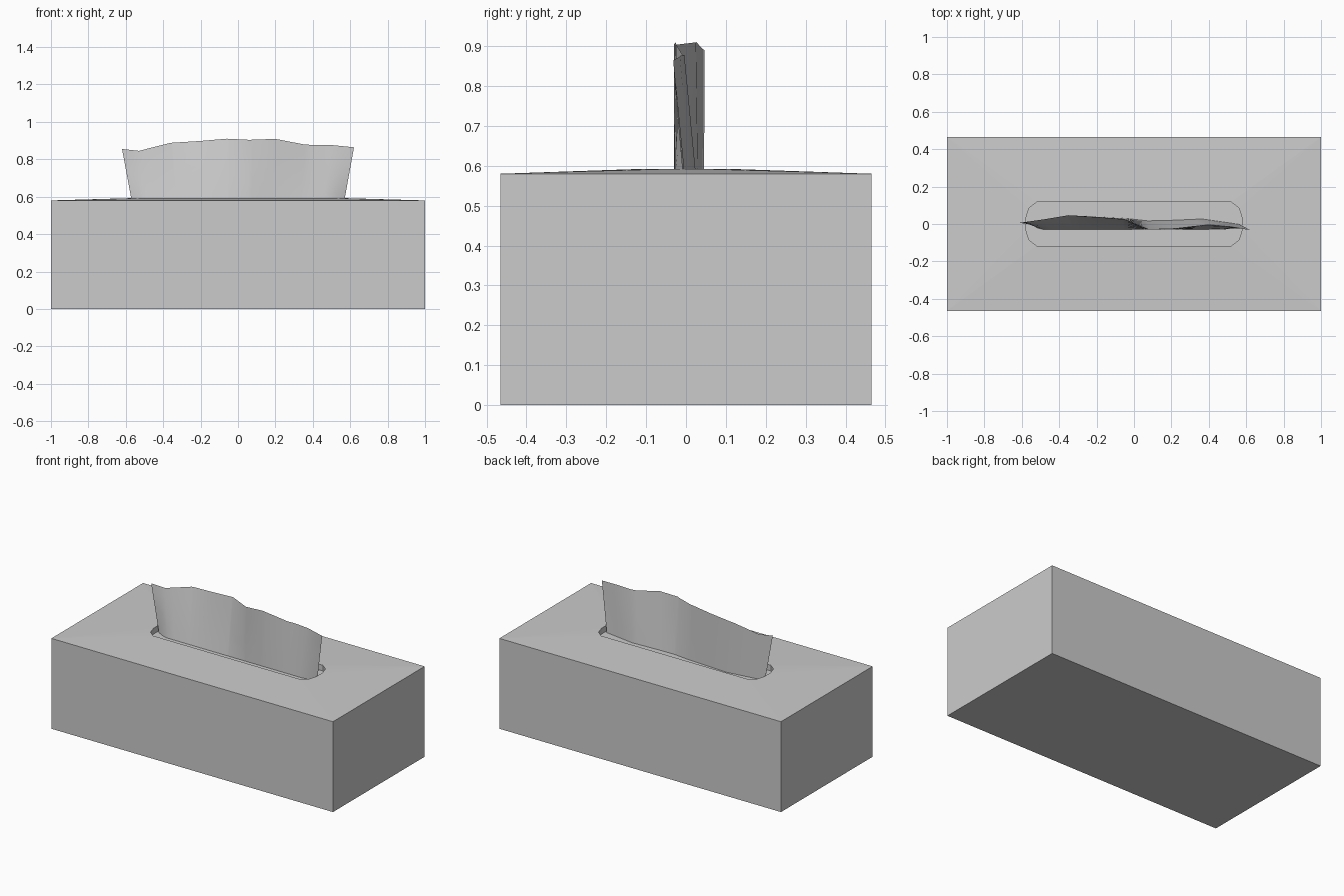
import bpy, bmesh

if "Cube" in bpy.data.objects:
    bpy.data.objects.remove(bpy.data.objects["Cube"])

def make_object(name, bm):
    bmesh.ops.recalc_face_normals(bm, faces=bm.faces)
    mesh = bpy.data.meshes.new(name)
    bm.to_mesh(mesh)
    bm.free()
    obj = bpy.data.objects.new(name, mesh)
    bpy.context.collection.objects.link(obj)
    return obj

def interp(points, x):
    for (x0, v0), (x1, v1) in zip(points, points[1:]):
        if x <= x1:
            return v0 + (v1 - v0) * (x - x0) / (x1 - x0)
    return points[-1][1]

# Carton: walls, gently crowned top and rounded slot with a folded-down lip
HX, HY, H, CROWN, FLOOR = 1.0, 0.465, 0.58, 0.592, 0.555
quarter = [(0.578, 0.03), (0.562, 0.085), (0.52, 0.117)]
slot = []
for sx, sy in ((1, 1), (-1, 1), (-1, -1), (1, -1)):
    pts = quarter if sx * sy > 0 else quarter[::-1]
    slot += [(sx * x, sy * y) for x, y in pts]
bm = bmesh.new()
corners = [(HX, HY), (-HX, HY), (-HX, -HY), (HX, -HY)]
low = [bm.verts.new((x, y, 0)) for x, y in corners]
top = [bm.verts.new((x, y, H)) for x, y in corners]
rim = [bm.verts.new((x, y, CROWN)) for x, y in slot]
lip = [bm.verts.new((x, y, FLOOR)) for x, y in slot]
bm.faces.new(low)
for i in range(4):
    j = (i + 1) % 4
    bm.faces.new((low[i], low[j], top[j], top[i]))
    a = 3 * i
    bm.faces.new((top[i], rim[a + 1], rim[a]))
    bm.faces.new((top[i], rim[a + 2], rim[a + 1]))
    bm.faces.new((top[i], top[j], rim[3 * j], rim[a + 2]))
for i in range(12):
    j = (i + 1) % 12
    bm.faces.new((rim[i], rim[j], lip[j], lip[i]))
make_object("carton", bm)

# Tissue stack visible through the slot
bm = bmesh.new()
bm.faces.new([bm.verts.new((x, y, FLOOR)) for x, y in slot])
stack = make_object("tissue_stack", bm)

# Pulled-up tissue: front and back sheets meeting in one wavy top edge
edge_z = [(-.62, .855), (-.53, .845), (-.36, .888), (-.2, .898), (-.06, .91),
          (.06, .904), (.2, .909), (.36, .878), (.5, .876), (.62, .864)]
edge_y = [(-.62, .005), (-.48, .025), (-.35, .047), (-.2, .037), (-.05, .025),
          (.08, -.03), (.22, -.025), (.4, -.004), (.52, -.015), (.62, -.032)]
front_y = [(-.62, .003), (-.55, -.03), (.55, -.03), (.62, -.005)]
back_y = [(-.62, .01), (-.35, .045), (-.05, .03), (.1, .015), (.4, .027),
          (.62, -.002)]
xs = sorted({p[0] for p in edge_z} | {p[0] for p in edge_y} | {-.57, .57})
ROWS = 5
bm = bmesh.new()
ridge = [bm.verts.new((x, interp(edge_y, x), interp(edge_z, x))) for x in xs]
for base in (front_y, back_y):
    rows = []
    for r in range(ROWS):
        t = r / ROWS
        row = []
        for x in xs:
            y = interp(base, x)
            row.append(bm.verts.new((x * (.91 + .09 * t),
                                     y + (interp(edge_y, x) - y) * t,
                                     FLOOR + (interp(edge_z, x) - FLOOR) * t)))
        rows.append(row)
    rows.append(ridge)
    for lower, upper in zip(rows, rows[1:]):
        for i in range(len(xs) - 1):
            bm.faces.new((lower[i], lower[i + 1], upper[i + 1], upper[i]))
tissue = make_object("tissue", bm)
bpy.context.view_layer.objects.active = tissue
tissue.select_set(True)
bpy.ops.object.shade_smooth_by_angle()

# Lighter paper tone
paper = bpy.data.materials.new("paper")
paper.diffuse_color = (0.95, 0.95, 0.95, 1)
paper.use_nodes = True
paper.node_tree.nodes["Principled BSDF"].inputs["Base Color"].default_value = paper.diffuse_color
for obj in (stack, tissue):
    obj.data.materials.append(paper)
